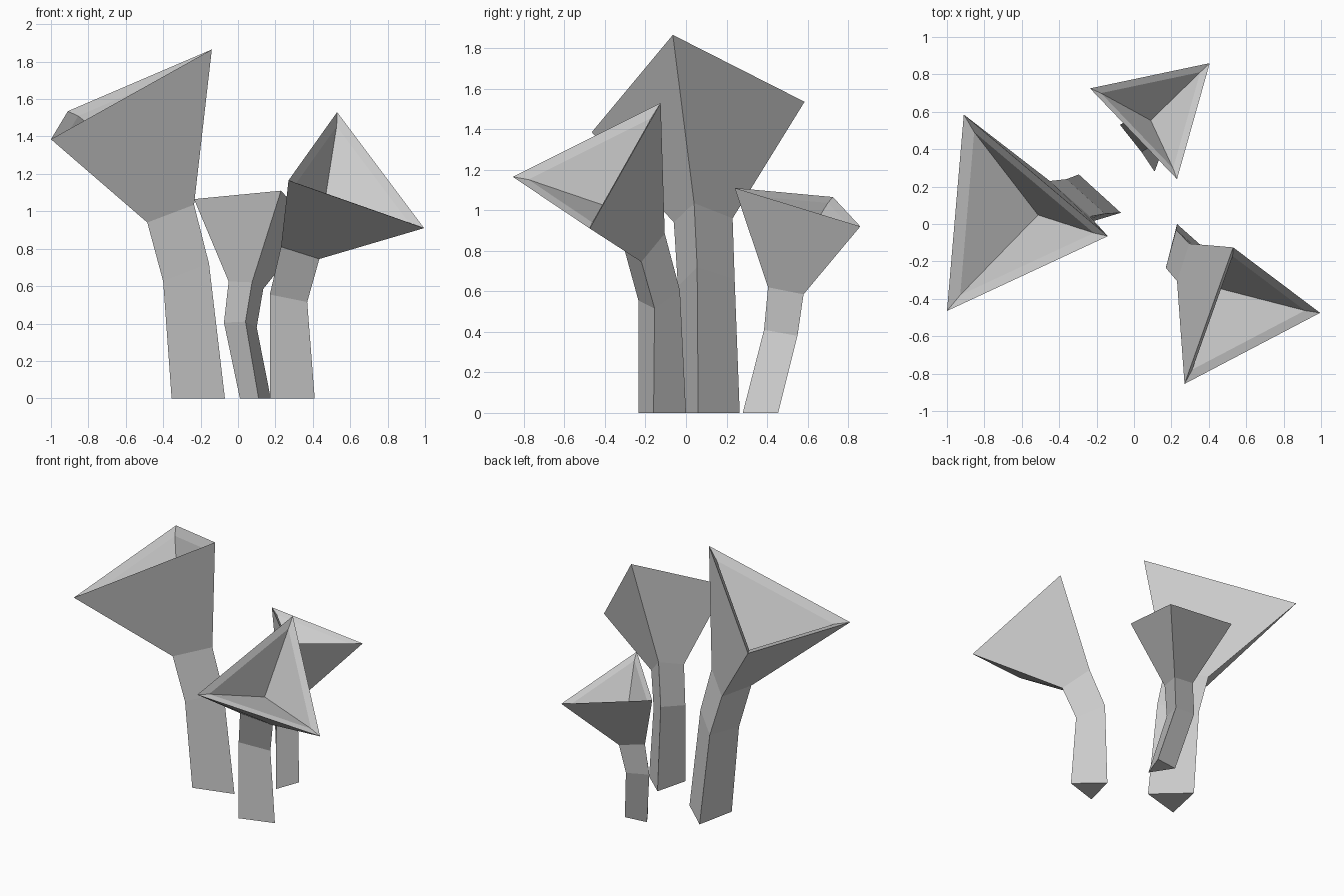
import bpy, bmesh
from mathutils import Vector


def trumpet(name, base, bend, neck, rim, depth):
    """Loft three-sided rings into a stem and cup, then sink a bevelled hollow."""
    bm = bmesh.new()
    rings = [[Vector(p) for p in r] for r in (base, bend, neck, rim)]
    neck_c = sum(rings[2], Vector()) / 3
    rim_c = sum(rings[3], Vector()) / 3
    apex = rim_c.lerp(neck_c, depth)
    # sloping lip just inside the rim
    rings.append([rim_c + (p - rim_c) * 0.83 + (apex - rim_c) * 0.1 for p in rings[3]])
    loops = [[bm.verts.new(p) for p in r] for r in rings]
    bm.faces.new(loops[0])
    for lo, hi in zip(loops, loops[1:]):
        for i in range(3):
            j = (i + 1) % 3
            bm.faces.new((lo[i], lo[j], hi[j], hi[i]))
    # pointed hollow
    tip = bm.verts.new(apex)
    for i in range(3):
        bm.faces.new((loops[-1][i], loops[-1][(i + 1) % 3], tip))
    bmesh.ops.recalc_face_normals(bm, faces=bm.faces)
    mesh = bpy.data.meshes.new(name)
    bm.to_mesh(mesh)
    bm.free()
    obj = bpy.data.objects.new(name, mesh)
    bpy.context.collection.objects.link(obj)


# tall left trumpet
trumpet("large_trumpet",
        [(-0.295, 0.265, 0), (-0.07, 0.06, 0), (-0.355, -0.02, 0)],
        [(-0.36, 0.24, 0.66), (-0.155, 0.055, 0.72), (-0.40, -0.04, 0.625)],
        [(-0.45, 0.23, 0.96), (-0.235, 0.04, 1.035), (-0.485, -0.06, 0.94)],
        [(-0.91, 0.585, 1.535), (-0.14, -0.065, 1.865), (-1.0, -0.465, 1.385)], 0.58)

# front right trumpet
trumpet("medium_trumpet",
        [(0.23, 0.0, 0), (0.41, -0.16, 0), (0.17, -0.235, 0)],
        [(0.225, -0.03, 0.605), (0.37, -0.155, 0.515), (0.17, -0.235, 0.555)],
        [(0.295, -0.105, 0.885), (0.435, -0.22, 0.745), (0.23, -0.305, 0.81)],
        [(0.53, -0.125, 1.53), (0.995, -0.475, 0.91), (0.27, -0.855, 1.165)], 0.51)

# small back trumpet
trumpet("small_trumpet",
        [(0.01, 0.435, 0), (0.11, 0.28, 0), (0.175, 0.455, 0)],
        [(-0.075, 0.53, 0.405), (0.04, 0.385, 0.41), (0.10, 0.55, 0.38)],
        [(-0.05, 0.545, 0.625), (0.075, 0.405, 0.62), (0.135, 0.58, 0.585)],
        [(-0.235, 0.725, 1.065), (0.23, 0.24, 1.11), (0.405, 0.86, 0.92)], 0.55)
